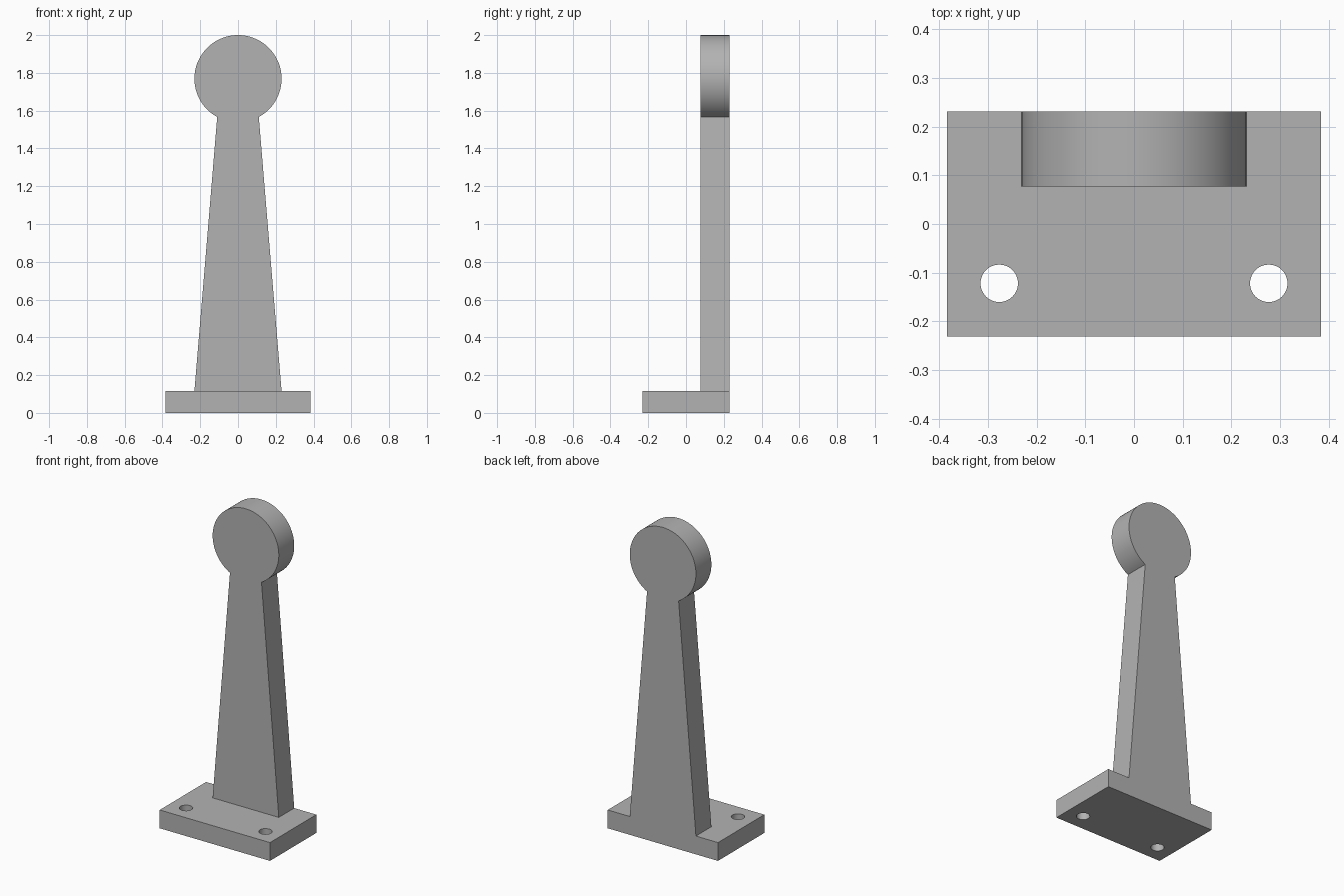
import bpy
import bmesh
import math
from mathutils import Vector

if "Cube" in bpy.data.objects:
    bpy.data.objects.remove(bpy.data.objects["Cube"], do_unlink=True)

U = 1 / 13                      # design unit
BASE_TOP = 1.5 * U
BACK = 3 * U
HEAD_R = 3 * U
HEAD_Z = 2 - HEAD_R

grey = bpy.data.materials.new("plain grey")
grey.use_nodes = True
colour = (0.45, 0.45, 0.45, 1)
grey.diffuse_color = colour
grey.node_tree.nodes["Principled BSDF"].inputs["Base Color"].default_value = colour


def prism(name, outline, sweep):
    """Extrude a closed outline of 3D points along a vector."""
    bm = bmesh.new()
    face = bm.faces.new([bm.verts.new(p) for p in outline])
    ext = bmesh.ops.extrude_face_region(bm, geom=[face])
    moved = [v for v in ext["geom"] if isinstance(v, bmesh.types.BMVert)]
    bmesh.ops.translate(bm, verts=moved, vec=Vector(sweep))
    bmesh.ops.recalc_face_normals(bm, faces=bm.faces)
    mesh = bpy.data.meshes.new(name)
    bm.to_mesh(mesh)
    bm.free()
    mesh.materials.append(grey)
    obj = bpy.data.objects.new(name, mesh)
    bpy.context.collection.objects.link(obj)
    return obj


def activate(obj):
    bpy.ops.object.select_all(action="DESELECT")
    obj.select_set(True)
    bpy.context.view_layer.objects.active = obj


# Base plate with two screw holes
w, d = 5 * U, 3 * U
base = prism("base_plate", [(-w, -d, 0), (w, -d, 0), (w, d, 0), (-w, d, 0)],
             (0, 0, BASE_TOP))
for side in (-1, 1):
    ring = [(side * 0.277 + U / 2 * math.cos(a), -0.122 + U / 2 * math.sin(a), -0.1)
            for a in (math.tau * i / 48 for i in range(48))]
    cutter = prism("hole_cutter", ring, (0, 0, 0.4))
    cutter.hide_render = True
    cut = base.modifiers.new("screw_hole", "BOOLEAN")
    cut.operation = "DIFFERENCE"
    cut.solver = "EXACT"
    cut.object = cutter
    activate(base)
    bpy.ops.object.modifier_apply(modifier=cut.name)
    bpy.data.objects.remove(cutter, do_unlink=True)

# Tapered upright with a round head, as one outline
neck = math.asin(0.11 / HEAD_R)
steps = 96
outline = [(-HEAD_R, BACK, BASE_TOP), (HEAD_R, BACK, BASE_TOP)]
for i in range(steps + 1):
    a = neck + (math.tau - 2 * neck) * i / steps
    outline.append((HEAD_R * math.sin(a), BACK, HEAD_Z - HEAD_R * math.cos(a)))
upright = prism("upright_with_round_head", outline, (0, -2 * U, 0))

for part in (base, upright):
    activate(part)
    bpy.ops.object.shade_smooth_by_angle(angle=math.radians(30))
